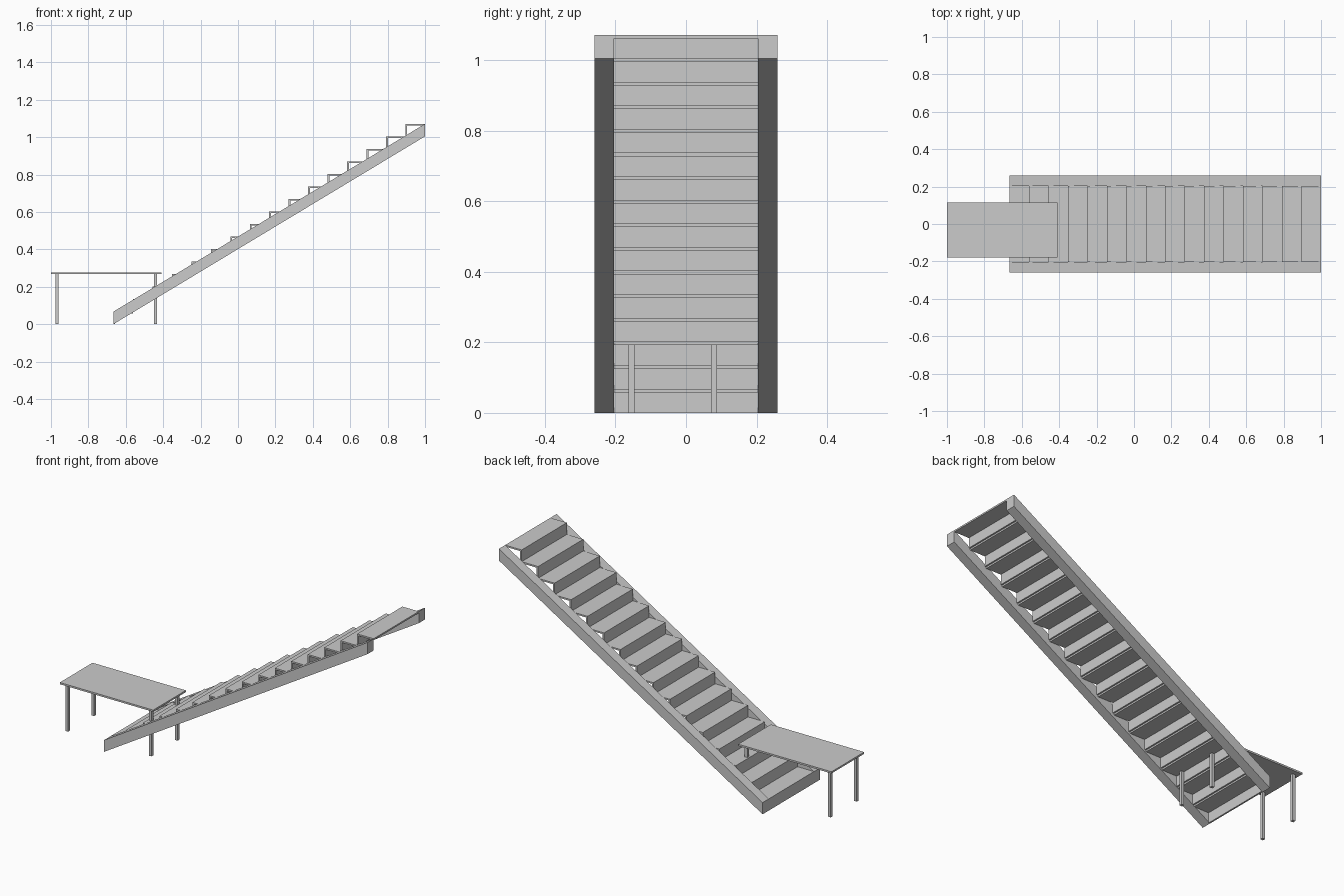
import bpy
import bmesh

if "Cube" in bpy.data.objects:
    bpy.data.objects.remove(bpy.data.objects["Cube"])

grey = bpy.data.materials.new("light grey")
grey.diffuse_color = (0.6, 0.6, 0.6, 1)
grey.use_nodes = True
grey.node_tree.nodes["Principled BSDF"].inputs["Base Color"].default_value = grey.diffuse_color


def finish(name, bm):
    bmesh.ops.recalc_face_normals(bm, faces=bm.faces)
    mesh = bpy.data.meshes.new(name)
    bm.to_mesh(mesh)
    bm.free()
    mesh.materials.append(grey)
    obj = bpy.data.objects.new(name, mesh)
    bpy.context.collection.objects.link(obj)
    return obj


def prism(name, profile, y0, y1):
    """Extrude an (x, z) profile from y0 to y1."""
    bm = bmesh.new()
    face = bm.faces.new([bm.verts.new((x, y0, z)) for x, z in profile])
    ext = bmesh.ops.extrude_face_region(bm, geom=[face])
    verts = [g for g in ext["geom"] if isinstance(g, bmesh.types.BMVert)]
    bmesh.ops.translate(bm, verts=verts, vec=(0, y1 - y0, 0))
    return finish(name, bm)


def box(name, x0, x1, y0, y1, z0, z1):
    return prism(name, [(x0, z0), (x1, z0), (x1, z1), (x0, z1)], y0, y1)


# Staircase dimensions
STEPS = 16
X0, X1 = -0.666, 1.0
RUN = (X1 - X0) / STEPS
RISE = 1.071 / STEPS
TREAD, RISER = 0.009, 0.009
INNER, OUTER = 0.204, 0.26

# Sloping side stringers with vertical ends
top = RISE * (STEPS - 1)
side = [(X0, 0), (X1, top), (X1, top + RISE), (X0, RISE)]
prism("front_stringer", side, -OUTER, -INNER)
prism("back_stringer", side, INNER, OUTER)

# Treads and risers
for i in range(STEPS):
    x, z = X0 + i * RUN, i * RISE
    box(f"tread_{i + 1}", x, x + RUN, -INNER, INNER, z + RISE - TREAD, z + RISE)
    box(f"riser_{i + 1}", x, x + RISER, -INNER, INNER, z, z + RISE - TREAD)

# Table beside the foot of the stairs
box("table_top", -1.0, -0.41, -0.18, 0.115, 0.267, 0.277)
H = 0.0085
for lx, side_x in ((-0.968, "left"), (-0.441, "right")):
    for ly, side_y in ((-0.155, "front"), (0.08, "back")):
        box(f"table_leg_{side_y}_{side_x}", lx - H, lx + H, ly - H, ly + H, 0, 0.267)
